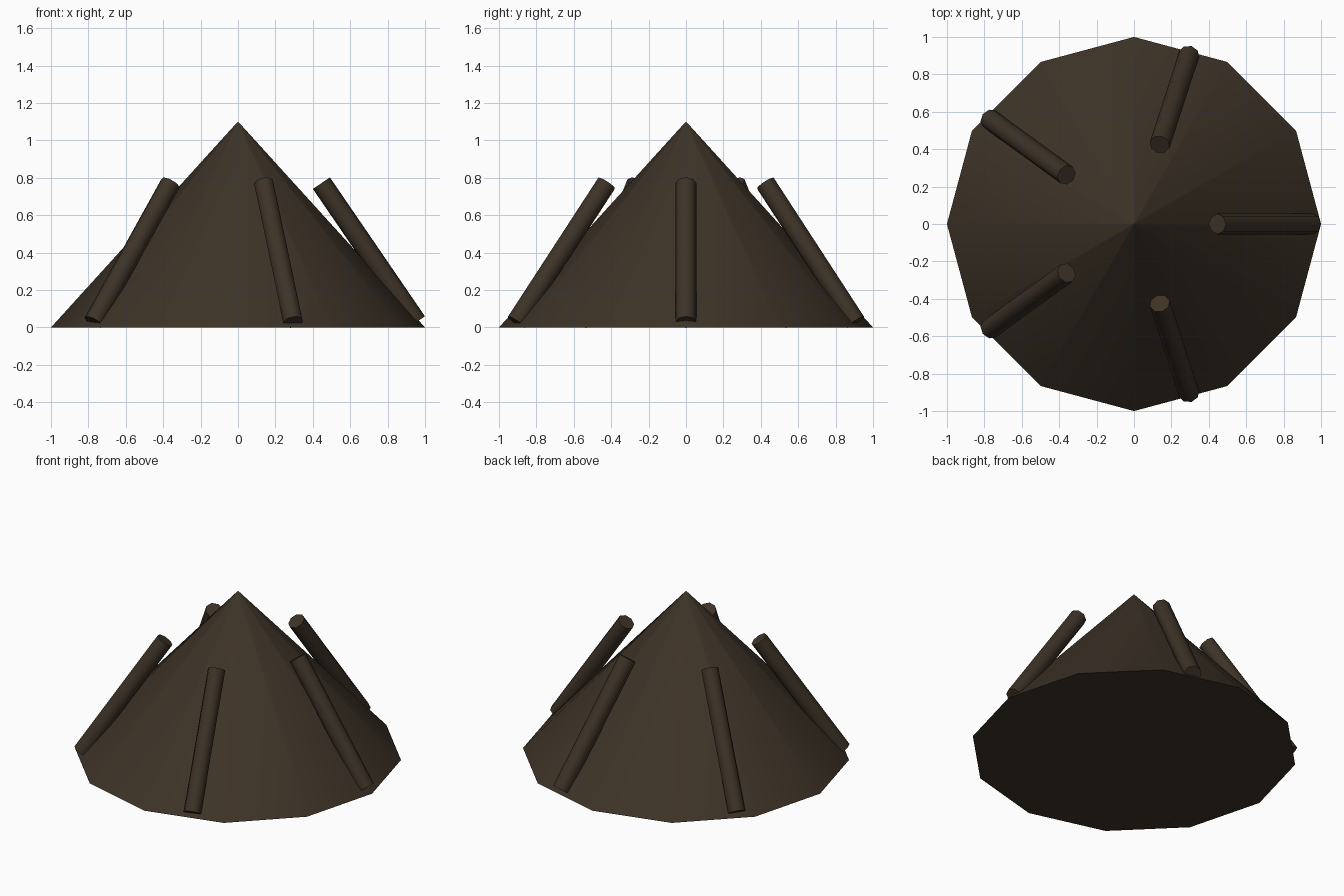
import bpy
import math
from mathutils import Matrix, Vector

if "Cube" in bpy.data.objects:
    bpy.data.objects.remove(bpy.data.objects["Cube"], do_unlink=True)


def make_material(name, rgb):
    mat = bpy.data.materials.new(name)
    mat.use_nodes = True
    mat.diffuse_color = (*rgb, 1)
    mat.node_tree.nodes["Principled BSDF"].inputs["Base Color"].default_value = (*rgb, 1)
    return mat


def finish(obj, name, mat, smooth_angle):
    obj.name = name
    obj.data.materials.append(mat)
    bpy.ops.object.shade_smooth_by_angle(angle=math.radians(smooth_angle))


dark_brown = make_material("dark_brown", (0.046, 0.032, 0.020))

# Twelve-sided mound; the tiny tip keeps the side shading clean at the apex
HEIGHT = 1.1
bpy.ops.mesh.primitive_cone_add(vertices=12, radius1=1, radius2=0.001,
                                depth=HEIGHT, location=(0, 0, HEIGHT / 2))
finish(bpy.context.object, "mound", dark_brown, 35)

# Five logs leaning inwards around the mound
LOGS = 5
LEAN = -0.6
for i in range(LOGS):
    bpy.ops.mesh.primitive_cylinder_add(vertices=8, radius=0.055, depth=0.9)
    log = bpy.context.object
    turn = Matrix.Rotation(i * math.tau / LOGS, 4, "Z")
    place = Matrix.Translation(Vector((0.7, 0, 0.4)))
    log.matrix_world = turn @ place @ Matrix.Rotation(LEAN, 4, "Y")
    finish(log, f"leaning_log_{i + 1}", dark_brown, 60)
